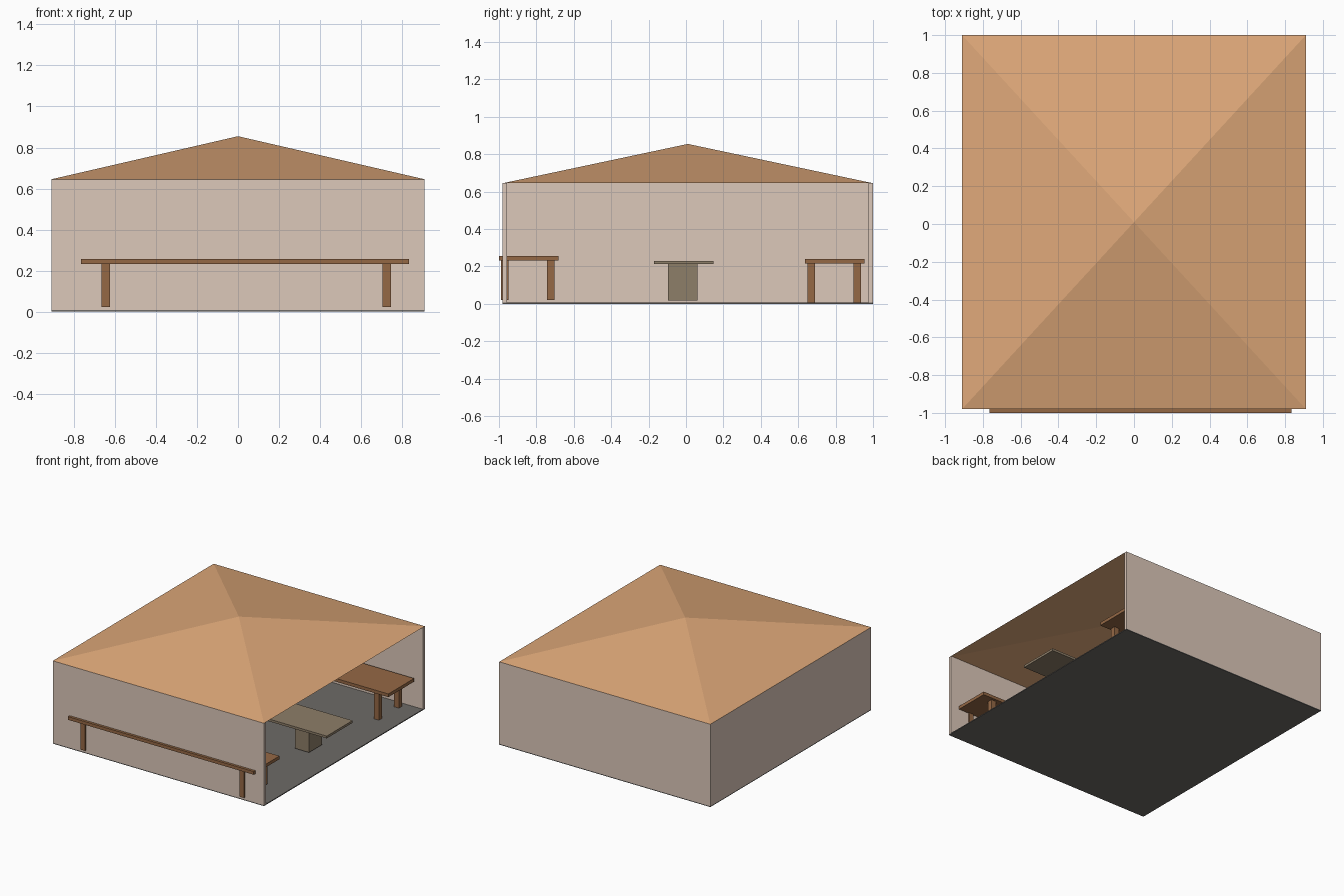
import bpy, bmesh
from mathutils import Vector

if "Cube" in bpy.data.objects:
    bpy.data.objects.remove(bpy.data.objects["Cube"])


def material(name, rgb):
    m = bpy.data.materials.new(name)
    m.diffuse_color = (*rgb, 1)
    m.use_nodes = True
    m.node_tree.nodes["Principled BSDF"].inputs["Base Color"].default_value = m.diffuse_color
    return m


ROOF = material("roof_tan", (0.73, 0.39, 0.19))
WALL = material("wall_beige", (0.72, 0.58, 0.49))
WOOD = material("bench_wood", (0.30, 0.14, 0.06))
TABLE = material("table_top", (0.27, 0.21, 0.14))
FLOOR = material("floor_grey", (0.155, 0.145, 0.135))


def add_object(name, bm, mat):
    mesh = bpy.data.meshes.new(name)
    bm.to_mesh(mesh)
    bm.free()
    mesh.materials.append(mat)
    ob = bpy.data.objects.new(name, mesh)
    bpy.context.collection.objects.link(ob)
    return ob


def box(name, lo, hi, mat):
    """Box between two opposite corners."""
    lo, hi = Vector(lo), Vector(hi)
    size, mid = hi - lo, (lo + hi) / 2
    bm = bmesh.new()
    bmesh.ops.create_cube(bm, size=1)
    for v in bm.verts:
        v.co = Vector(a * b for a, b in zip(v.co, size))
    ob = add_object(name, bm, mat)
    ob.location = mid
    return ob


X, Y0, Y1, H, T = 0.91, -0.98, 1.0, 0.645, 0.023

# Floor slab and three walls, right side left open
box("floor", (-X, Y0, 0), (X, Y1, 0.007), FLOOR)
box("left_wall", (-X, Y0, 0.005), (-X + T, Y1, H), WALL)
box("front_wall", (-X + T, Y0, 0.005), (X, Y0 + T, H), WALL)
box("back_wall", (-X + T, Y1 - T, 0.005), (X, Y1, H), WALL)

# Hollow pyramid roof
bm = bmesh.new()
apex = bm.verts.new((0, 0.01, 0.855))
eaves = [bm.verts.new((x, y, H)) for x, y in ((-X, Y0), (X, Y0), (X, Y1), (-X, Y1))]
for i in range(4):
    bm.faces.new((eaves[i], eaves[(i + 1) % 4], apex))
add_object("roof", bm, ROOF)


# Benches: plank top on four square legs
def bench(name, x, y, z):
    box(name + "_seat", (x, y, z + 0.21), (x + 1.6, y + 0.318, z + 0.235), WOOD)
    for i, lx in enumerate((0.1, 1.47)):
        for j, ly in enumerate((0.012, 0.258)):
            box(f"{name}_leg_{i}{j}", (x + lx, y + ly, z),
                (x + lx + 0.04, y + ly + 0.04, z + 0.21), WOOD)


bench("front_bench", -0.765, -1.0, 0.022)
bench("back_bench", -0.75, 0.637, 0.005)

# Table on two block pedestals
box("table_top", (-0.715, -0.172, 0.212), (0.885, 0.146, 0.23), TABLE)
for side, x in (("left", -0.51), ("right", 0.56)):
    box(f"table_{side}_pedestal", (x, -0.096, 0.018), (x + 0.12, 0.061, 0.212), TABLE)
